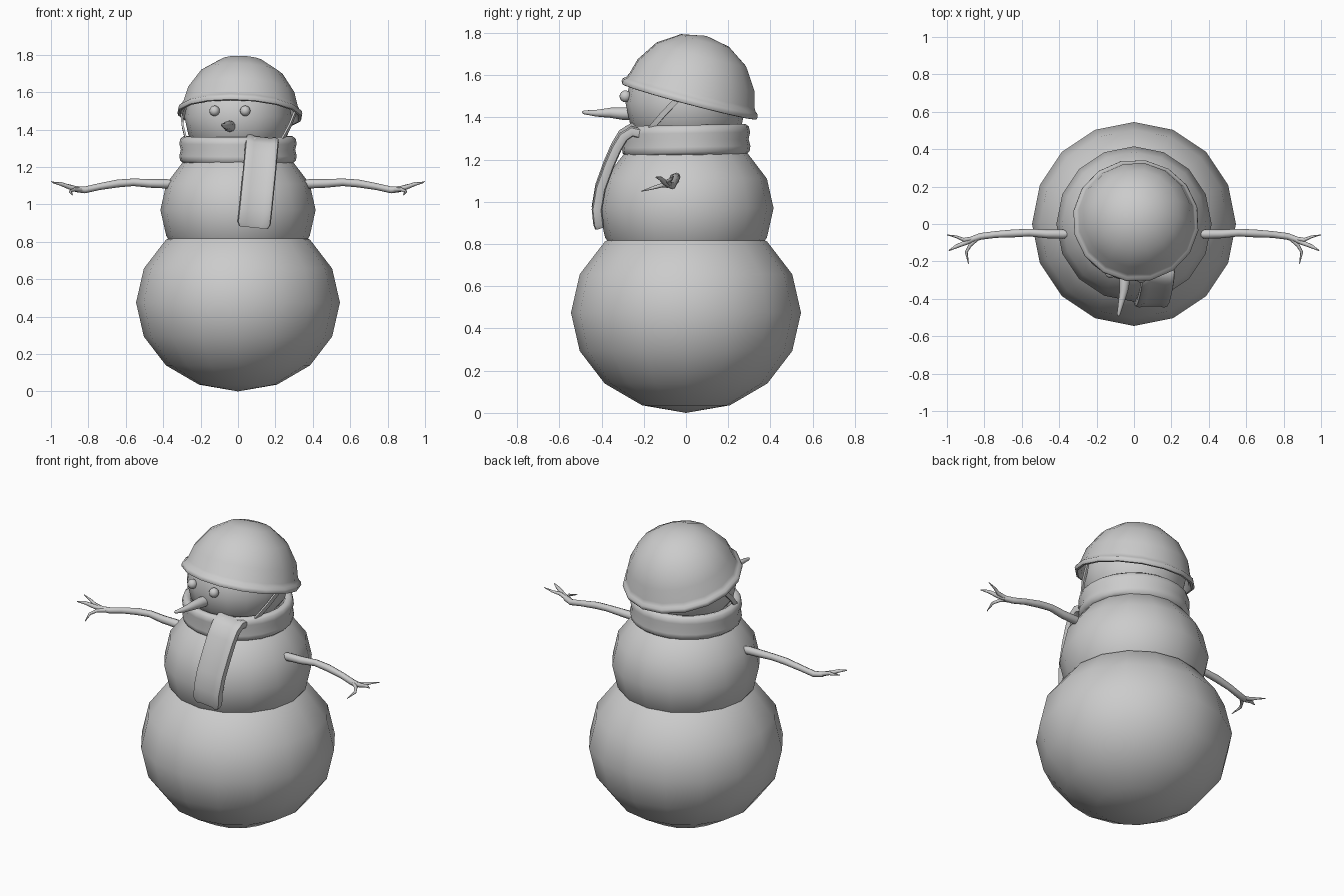
import bpy, bmesh, math
from mathutils import Vector, Matrix

if "Cube" in bpy.data.objects:
    bpy.data.objects.remove(bpy.data.objects["Cube"])

snow_grey = bpy.data.materials.new("plain_grey")
snow_grey.diffuse_color = (0.6, 0.6, 0.6, 1)
snow_grey.use_nodes = True
snow_grey.node_tree.nodes["Principled BSDF"].inputs["Base Color"].default_value = snow_grey.diffuse_color
TURN = Matrix.Rotation(math.radians(-9), 4, 'Z')      # head looks slightly aside


def finish(name, bm, matrix=Matrix()):
    bmesh.ops.transform(bm, matrix=matrix, verts=bm.verts)
    bmesh.ops.recalc_face_normals(bm, faces=bm.faces)
    mesh = bpy.data.meshes.new(name)
    bm.to_mesh(mesh)
    bm.free()
    ob = bpy.data.objects.new(name, mesh)
    bpy.context.collection.objects.link(ob)
    mesh.materials.append(snow_grey)
    bpy.ops.object.select_all(action='DESELECT')
    ob.select_set(True)
    bpy.context.view_layer.objects.active = ob
    bpy.ops.object.shade_smooth_by_angle(angle=math.radians(50))
    return ob


def ball(name, center, radius, height, segs=16, rings=8, turn=Matrix()):
    bm = bmesh.new()
    bmesh.ops.create_uvsphere(bm, u_segments=segs, v_segments=rings, radius=1)
    size = Matrix.Diagonal((radius, radius, height, 1))
    return finish(name, bm, turn @ Matrix.Translation(center) @ size)


def lathe(name, profile, segs, matrix, closed=False):
    bm = bmesh.new()
    rings = []
    for r, z in profile:
        rings.append([bm.verts.new((r * math.cos(a), r * math.sin(a), z))
                      for a in (2 * math.pi * i / segs for i in range(segs))])
    pairs = list(zip(rings, rings[1:])) + ([(rings[-1], rings[0])] if closed else [])
    for a, b in pairs:
        for i in range(segs):
            j = (i + 1) % segs
            bm.faces.new((a[i], a[j], b[j], b[i]))
    bmesh.ops.remove_doubles(bm, verts=bm.verts, dist=1e-5)
    return finish(name, bm, matrix)


def sweep(name, path, section, scales, side=(0, 0, 1), matrix=Matrix()):
    bm = bmesh.new()
    pts = [Vector(p) for p in path]
    rings = []
    for i, p in enumerate(pts):
        t = (pts[min(i + 1, len(pts) - 1)] - pts[max(i - 1, 0)]).normalized()
        u = Vector(side)
        u = (u - t * u.dot(t)).normalized()
        v = t.cross(u)
        rings.append([bm.verts.new(p + (u * a + v * b) * scales[i]) for a, b in section])
    n = len(section)
    for a, b in zip(rings, rings[1:]):
        for i in range(n):
            j = (i + 1) % n
            bm.faces.new((a[i], a[j], b[j], b[i]))
    bm.faces.new(rings[0])
    bm.faces.new(rings[-1])
    return finish(name, bm, matrix)


def circle(n):
    return [(math.cos(2 * math.pi * i / n), math.sin(2 * math.pi * i / n)) for i in range(n)]


# Three stacked snowballs
ball("lower_body", (0, 0, 0.475), 0.545, 0.475)
ball("upper_body", (0, 0, 0.97), 0.415, 0.365)
ball("head", (0, 0, 1.47), 0.287, 0.262)

# Face
for side, x in (("left", -0.083), ("right", 0.083)):
    ball(side + "_eye", (x, -0.278, 1.5), 0.028, 0.028, 12, 8, TURN)
sweep("nose", [(0, -0.25, 1.418), (-0.002, -0.3, 1.418), (0.002, -0.36, 1.422),
               (-0.002, -0.43, 1.42), (-0.006, -0.49, 1.424), (-0.006, -0.5, 1.425)],
      circle(10), [0.03, 0.03, 0.024, 0.016, 0.009, 0.003], matrix=TURN)

# Helmet: hollow dome with a rolled lip, tipped back
dome = [(0.314 * math.cos(a), 0.312 * math.sin(a))
        for a in (math.radians(d) for d in (90, 67.5, 45, 22.5, 8))]
lip = [(0.322, 0.024), (0.334, 0.016), (0.338, 0.002), (0.333, -0.01), (0.322, -0.012), (0.304, 0.005)]
inner = [(0.285, 0.117), (0.214, 0.212), (0.0, 0.298)]
lathe("helmet", dome + lip + inner, 16,
      Matrix.Translation((0.01, 0.017, 1.485)) @ TURN @ Matrix.Rotation(math.radians(-15), 4, 'X'))

# Chin straps
for side, s in (("left", -1), ("right", 1)):
    sweep(side + "_strap", [(s * 0.307, 0.012, 1.49), (s * 0.29, -0.06, 1.42),
                            (s * 0.262, -0.125, 1.35), (s * 0.2, -0.17, 1.27)],
          [(-1, -0.4), (1, -0.4), (1, 0.4), (-1, 0.4)], [0.013] * 4,
          side=(0, 0.7, -0.7), matrix=TURN)

# Scarf loop around the neck
band = [(0.262, 1.225), (0.292, 1.22), (0.31, 1.235), (0.314, 1.26), (0.306, 1.292), (0.314, 1.325),
        (0.308, 1.352), (0.292, 1.364), (0.27, 1.36), (0.258, 1.34), (0.25, 1.28)]
lathe("scarf_loop", band, 24, Matrix.Translation((0, 0, 1.29)) @ Matrix.Rotation(math.radians(1), 4, 'X')
      @ Matrix.Diagonal((1, 0.97, 1, 1)) @ Matrix.Translation((0, 0, -1.29)), closed=True)

# Hanging scarf end with soft, raised borders
half = [(0.089, 0.0), (0.084, 0.019), (0.066, 0.025), (0.042, 0.018)]
section = half + [(-a, b) for a, b in reversed(half)]
section += [(-a, -b) for a, b in half[1:]] + [(a, -b) for a, b in reversed(half[1:])]
sweep("scarf_end", [(0.13, -0.21, 1.33), (0.13, -0.255, 1.342), (0.127, -0.297, 1.315), (0.122, -0.33, 1.26),
                    (0.115, -0.365, 1.18), (0.104, -0.405, 1.07), (0.094, -0.422, 0.97),
                    (0.086, -0.414, 0.9), (0.084, -0.408, 0.88)],
      section, [0.95, 1, 1, 1, 1, 1, 1, 1, 0.88], side=(1, 0, -0.12))

# Stick arms with three twig fingers
twigs = {
    "arm": ([(0.35, -0.052, 1.11), (0.38, -0.054, 1.11), (0.47, -0.053, 1.112), (0.56, -0.046, 1.118),
             (0.64, -0.05, 1.112), (0.74, -0.056, 1.095), (0.82, -0.066, 1.077), (0.87, -0.083, 1.082)],
            [0.018, 0.025, 0.023, 0.02, 0.021, 0.018, 0.018, 0.016]),
    "long_finger": ([(0.85, -0.076, 1.078), (0.9, -0.1, 1.092), (0.95, -0.12, 1.11), (0.99, -0.142, 1.116)],
                    [0.014, 0.013, 0.01, 0.003]),
    "upper_finger": ([(0.85, -0.076, 1.08), (0.91, -0.085, 1.098), (0.95, -0.068, 1.108), (1.0, -0.058, 1.122)],
                     [0.012, 0.011, 0.007, 0.002]),
    "front_finger": ([(0.83, -0.07, 1.077), (0.875, -0.112, 1.079), (0.897, -0.15, 1.068), (0.885, -0.212, 1.05)],
                     [0.013, 0.01, 0.008, 0.002]),
}
for side, s in (("left", -1), ("right", 1)):
    for part, (path, radii) in twigs.items():
        sweep(f"{side}_{part}", path, circle(8), radii, matrix=Matrix.Diagonal((s, 1, 1, 1)))
